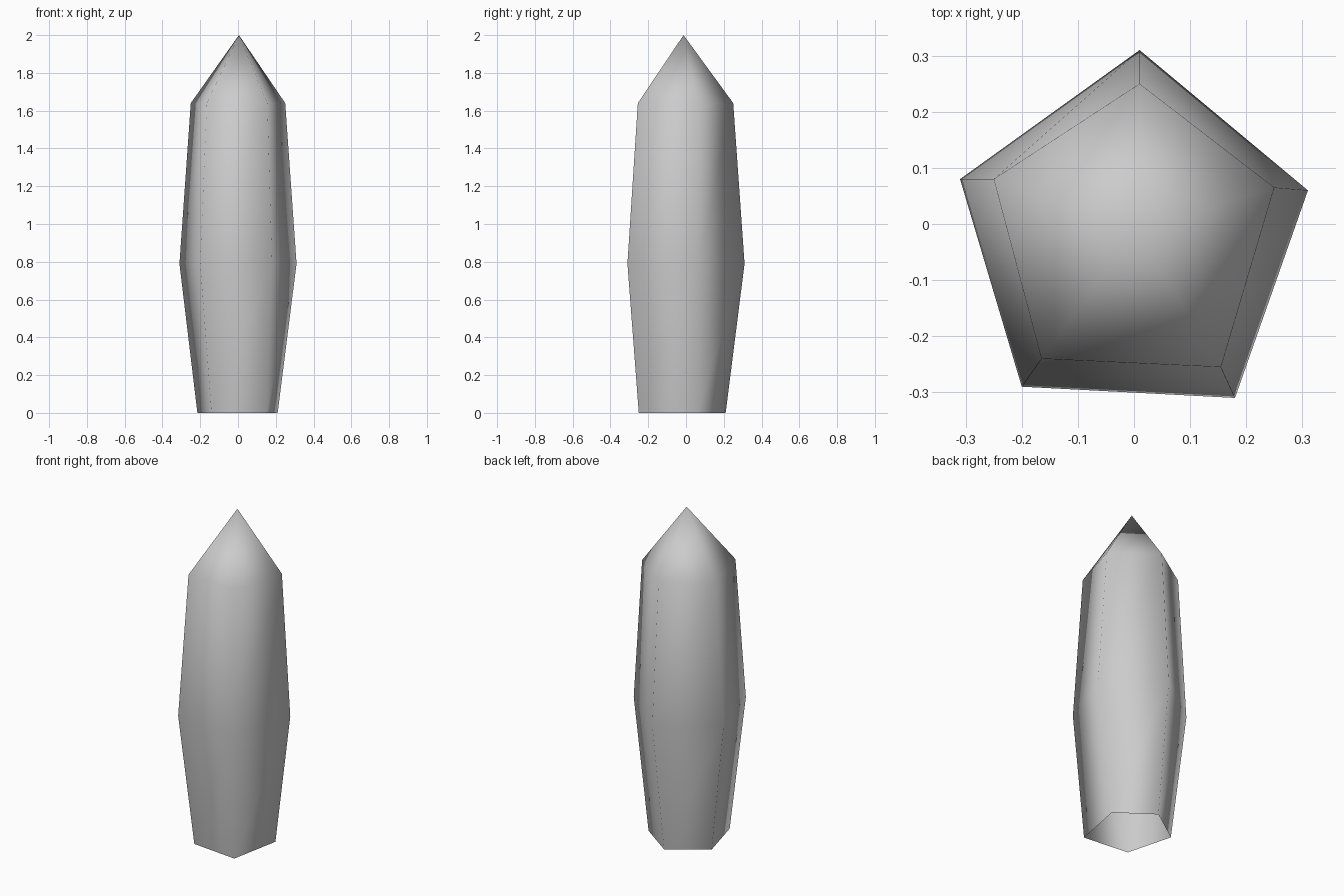
import bpy
import bmesh

# Remove the default cube
cube = bpy.data.objects.get("Cube")
if cube:
    bpy.data.objects.remove(cube, do_unlink=True)

# Pale grey stone
grey = bpy.data.materials.new("pale_grey")
grey.use_nodes = True
colour = (0.6, 0.6, 0.6, 1)
grey.diffuse_color = colour
grey.node_tree.nodes["Principled BSDF"].inputs["Base Color"].default_value = colour

# Uneven five-sided cross-sections: height and corners, counterclockwise from the back
sections = [
    (0, [(0, .21), (-.215, .06), (-.14, -.22), (.15, -.25), (.21, .06)]),
    (.79, [(.01, .31), (-.31, .08), (-.2, -.29), (.18, -.31), (.31, .06)]),
    (1.64, [(.01, .25), (-.25, .08), (-.165, -.24), (.155, -.255), (.25, .065)]),
]
tip_position = (.005, -.013, 2)

# Crystal shaft, open underneath
bm = bmesh.new()
rings = [[bm.verts.new((x, y, z)) for x, y in corners] for z, corners in sections]
sides = len(rings[0])
for lower, upper in zip(rings, rings[1:]):
    for i in range(sides):
        j = (i + 1) % sides
        bm.faces.new((lower[i], lower[j], upper[j], upper[i]))

# Pointed tip
tip = bm.verts.new(tip_position)
for i in range(sides):
    bm.faces.new((rings[-1][i], rings[-1][(i + 1) % sides], tip))

# The whole surface is smooth shaded
for face in bm.faces:
    face.smooth = True

mesh = bpy.data.meshes.new("crystal_shard")
bm.to_mesh(mesh)
bm.free()
mesh.materials.append(grey)
shard = bpy.data.objects.new("crystal_shard", mesh)
bpy.context.collection.objects.link(shard)
